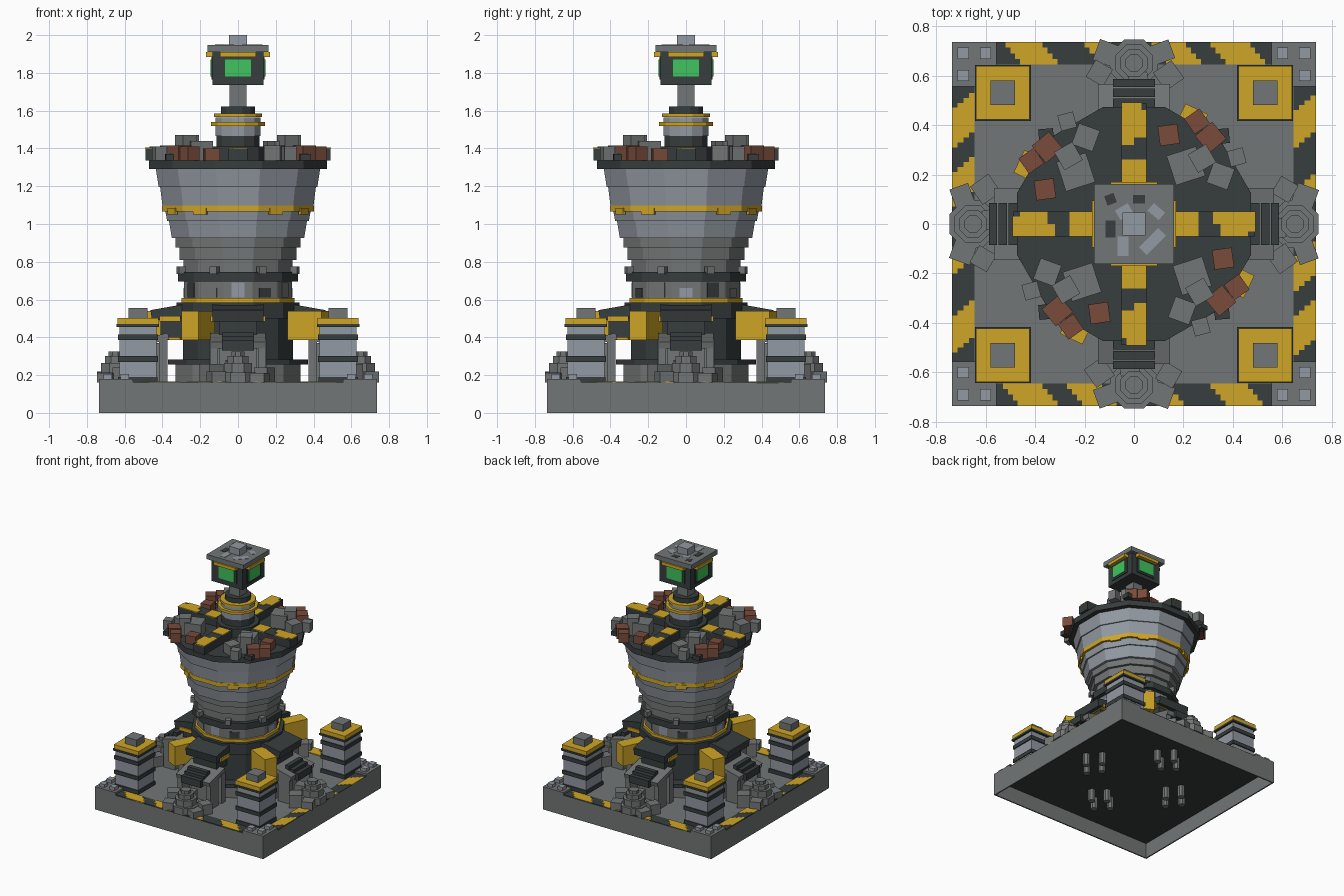
import bpy, bmesh, math
from mathutils import Matrix, Vector

cube = bpy.data.objects.get("Cube")
if cube:
    bpy.data.objects.remove(cube, do_unlink=True)


def material(name, rgb):
    m = bpy.data.materials.new(name)
    m.use_nodes = True
    m.diffuse_color = (*rgb, 1)
    m.node_tree.nodes["Principled BSDF"].inputs["Base Color"].default_value = (*rgb, 1)
    return m


GREY = material("stone_grey", (0.17, 0.18, 0.18))
LIGHT = material("pale_steel", (0.29, 0.32, 0.36))
DARK = material("dark_iron", (0.038, 0.047, 0.048))
YELLOW = material("hazard_yellow", (0.63, 0.38, 0.02))
BROWN = material("rust_brown", (0.19, 0.07, 0.043))
GREEN = material("screen_green", (0.05, 0.55, 0.11))


def finish(name, bm, mat):
    me = bpy.data.meshes.new(name)
    bmesh.ops.recalc_face_normals(bm, faces=bm.faces)
    bm.to_mesh(me)
    bm.free()
    me.materials.append(mat)
    ob = bpy.data.objects.new(name, me)
    bpy.context.collection.objects.link(ob)
    return ob


def box(name, mat, x, y, z0, z1, w, d, turn=0, tilt=0):
    bm = bmesh.new()
    m = (Matrix.Translation((x, y, (z0 + z1) / 2)) @ Matrix.Rotation(math.radians(turn), 4, 'Z')
         @ Matrix.Rotation(math.radians(tilt), 4, 'X') @ Matrix.Diagonal((w, d, z1 - z0, 1)))
    bmesh.ops.create_cube(bm, size=1, matrix=m)
    return finish(name, bm, mat)


def ring(name, mat, flat, z0, z1, n=12, x=0, y=0, top=None):
    """Upright prism with flat sides on the axes; flat is centre to side."""
    k = 1 / math.cos(math.pi / n)
    bm = bmesh.new()
    m = Matrix.Translation((x, y, (z0 + z1) / 2)) @ Matrix.Rotation(math.pi / n, 4, 'Z')
    bmesh.ops.create_cone(bm, cap_ends=True, segments=n, radius1=flat * k,
                          radius2=(top or flat) * k, depth=z1 - z0, matrix=m)
    return finish(name, bm, mat)


def prism(name, mat, pts, z0, z1):
    bm = bmesh.new()
    f = bm.faces.new([bm.verts.new((px, py, z0)) for px, py in pts])
    up = bmesh.ops.extrude_face_region(bm, geom=[f])["geom"]
    bmesh.ops.translate(bm, vec=(0, 0, z1 - z0),
                        verts=[v for v in up if isinstance(v, bmesh.types.BMVert)])
    return finish(name, bm, mat)


def four(ob):
    """Repeat a part on all four sides."""
    for i in range(1, 4):
        c = ob.copy()
        bpy.context.collection.objects.link(c)
        c.matrix_world = Matrix.Rotation(i * math.pi / 2, 4, 'Z') @ ob.matrix_world


def stripe(name, a, b, near, far, slant, z):
    """Slanted yellow stripe with stepped edges, on the side facing -y."""
    n, left, right = 4, [], []
    for i in range(n):
        s = slant * (i / (n - 1) - 0.5)
        for e in (i / n, (i + 1) / n):
            y = -(near + (far - near) * e)
            left.append((a + s, y))
            right.append((b + s, y))
    four(prism(name, YELLOW, left + right[::-1], z, z + 0.006))


# Open-bottomed base with dark underside
four(box("base_wall", GREY, 0, -0.73, 0, 0.16, 1.47, 0.01))
box("base_floor", GREY, 0, 0, 0.13, 0.16, 1.46, 1.46)
box("base_underside", DARK, 0, 0, 0.122, 0.13, 1.455, 1.455)
for x, y in ((-0.09, -0.38), (0.09, -0.38), (0, -0.31), (0, -0.46)):
    four(ring("underside_peg", GREY, 0.025, 0.03, 0.125, 8, x, y))

# Hazard border and studded corners
four(box("border_strip", DARK, 0, -0.69, 0.155, 0.164, 1.12, 0.09))
for a, b in ((-0.5, -0.34), (-0.24, -0.1), (0.06, 0.17), (0.34, 0.49)):
    stripe("border_stripe", a, b, 0.645, 0.735, 0.06, 0.16)
four(box("corner_plate", GREY, 0.645, -0.645, 0.155, 0.18, 0.18, 0.18))
for x, y in ((0.69, -0.69), (0.6, -0.69), (0.69, -0.6)):
    four(box("corner_stud", LIGHT, x, y, 0.17, 0.205, 0.045, 0.045))

# Corner towers
for name, mat, z0, z1, w in (
        ("tower_foot", DARK, 0.16, 0.19, 0.21), ("tower_body", LIGHT, 0.19, 0.46, 0.196),
        ("tower_low_band", DARK, 0.27, 0.3, 0.212), ("tower_mid_band", DARK, 0.385, 0.415, 0.212),
        ("tower_collar", DARK, 0.455, 0.47, 0.226), ("tower_cap", YELLOW, 0.468, 0.502, 0.216),
        ("tower_knob", GREY, 0.5, 0.555, 0.1)):
    four(box(name, mat, 0.53, -0.53, z0, z1, w, w))

# Stepped octagonal posts with rubble at the middle of each side
for r, z0, z1 in ((0.095, 0.16, 0.215), (0.075, 0.215, 0.265), (0.055, 0.265, 0.3), (0.035, 0.3, 0.325)):
    four(ring("side_post", GREY, r, z0, z1, 8, 0, -0.65))
for x, y, s, turn, h in ((-0.14, -0.6, 0.09, 35, 0.1), (0.14, -0.61, 0.08, -30, 0.08),
                         (-0.115, -0.695, 0.08, 20, 0.06), (0.11, -0.69, 0.09, -20, 0.05),
                         (-0.02, -0.57, 0.08, 10, 0.12)):
    four(box("ground_rubble", GREY, x, y, 0.16, 0.16 + h, s, s, turn))

# Gates: legs, sloped roof, dark slats
for s in (-1, 1):
    four(box("gate_leg", GREY, s * 0.125, -0.5, 0.16, 0.37, 0.04, 0.1))
    four(box("gate_back_leg", GREY, s * 0.125, -0.395, 0.16, 0.39, 0.05, 0.045))
four(box("gate_roof", GREY, 0, -0.465, 0.365, 0.4, 0.29, 0.2, 0, 14))
four(box("gate_panel", GREY, 0, -0.42, 0.16, 0.37, 0.2, 0.05))
for i in range(3):
    four(box("gate_slat", DARK, 0, -0.49 - i * 0.04, 0.36 - i * 0.015, 0.425 - i * 0.02, 0.17, 0.034))

# Dark buttress blocks and yellow braces around the foot
four(box("buttress", DARK, 0, -0.37, 0.5, 0.56, 0.27, 0.18, 0, 10))
four(box("buttress_neck", DARK, 0, -0.34, 0.4, 0.52, 0.2, 0.14))
four(box("buttress_trim", YELLOW, 0, -0.36, 0.485, 0.512, 0.29, 0.11))
four(box("yellow_brace", YELLOW, -0.21, -0.375, 0.385, 0.54, 0.1, 0.2, -26))

# Main column, bottom to top
for name, mat, r, z0, z1 in (
        ("foot_drum", GREY, 0.33, 0.16, 0.255), ("foot_ring", DARK, 0.37, 0.255, 0.282),
        ("lower_drum", DARK, 0.29, 0.28, 0.5), ("lower_collar", DARK, 0.325, 0.5, 0.585),
        ("lower_trim", YELLOW, 0.3, 0.585, 0.607), ("waist", GREY, 0.285, 0.605, 0.7),
        ("waist_ring", DARK, 0.318, 0.695, 0.745), ("neck_a", GREY, 0.288, 0.745, 0.81),
        ("neck_b", GREY, 0.31, 0.81, 0.875), ("neck_c", GREY, 0.33, 0.875, 0.925),
        ("bowl_trim", YELLOW, 0.402, 1.065, 1.098), ("rim", DARK, 0.472, 1.292, 1.337)):
    ring(name, mat, r, z0, z1)
for r0, r1, z0, z1 in ((0.35, 0.365, 0.925, 1.015), (0.375, 0.39, 1.015, 1.098),
                       (0.4, 0.412, 1.098, 1.195), (0.42, 0.435, 1.195, 1.292)):
    ring("bowl_tier", LIGHT, r0, z0, z1, top=r1)
for i in range(8):
    a = math.radians(22.5 + 45 * i)
    box("waist_stud", GREY, 0.325 * math.cos(a), 0.325 * math.sin(a), 0.735, 0.775, 0.04, 0.04, 22.5 + 45 * i)
for i in range(12):
    a = math.radians(30 * i)
    box("waist_patch", (LIGHT, DARK, GREY)[i % 3], 0.285 * math.cos(a), 0.285 * math.sin(a),
        0.61, 0.66 + 0.03 * (i % 2), 0.008, 0.07, 30 * i)
    if i % 3:
        box("bowl_plate", YELLOW, 0.4 * math.cos(a), 0.4 * math.sin(a), 1.05, 1.085, 0.015, 0.08, 30 * i)

# Cross arms with hazard stripes on the rim
four(box("cross_arm", DARK, 0, -0.3, 1.335, 1.4, 0.1, 0.38))
four(box("arm_trim", YELLOW, 0, -0.21, 1.399, 1.405, 0.1, 0.1))
four(prism("arm_stripe", YELLOW, [(-0.05, -0.35), (0, -0.35), (0, -0.32), (0.05, -0.32),
                                  (0.05, -0.492), (-0.03, -0.492), (-0.03, -0.46), (-0.05, -0.46)], 1.399, 1.405))

# Rubble heap on the rim
for mat, x, y, s, turn, top in (
        (BROWN, -0.36, 0.14, 0.08, 8, 1.40), (BROWN, -0.35, 0.31, 0.09, 40, 1.415),
        (BROWN, -0.415, 0.255, 0.075, 35, 1.41), (GREY, -0.27, 0.415, 0.065, 15, 1.41),
        (GREY, -0.195, 0.35, 0.09, -20, 1.415), (GREY, -0.265, 0.275, 0.085, 30, 1.47),
        (GREY, -0.235, 0.21, 0.125, 18, 1.44), (DARK, -0.355, 0.355, 0.06, 5, 1.37)):
    four(box("rim_rubble", mat, x, y, 1.335, top, s, s, turn))

# Hub and mast
for name, mat, r, z0, z1 in (
        ("hub_base", DARK, 0.15, 1.335, 1.41), ("hub_step", DARK, 0.115, 1.41, 1.475),
        ("hub_drum", LIGHT, 0.12, 1.465, 1.565), ("hub_low_trim", YELLOW, 0.143, 1.52, 1.54),
        ("hub_high_trim", YELLOW, 0.126, 1.567, 1.585), ("hub_cap", DARK, 0.09, 1.585, 1.622)):
    ring(name, mat, r, z0, z1)
box("mast", GREY, 0, 0, 1.62, 1.74, 0.09, 0.09)

# Head with four screens
box("head", DARK, 0, 0, 1.735, 1.912, 0.27, 0.27)
four(box("screen_frame", DARK, 0, -0.137, 1.765, 1.885, 0.17, 0.008))
four(box("screen", GREEN, 0, -0.142, 1.78, 1.872, 0.135, 0.009))
four(box("head_trim", YELLOW, 0, -0.15, 1.885, 1.91, 0.19, 0.04))
box("head_roof", GREY, 0, 0, 1.91, 1.947, 0.322, 0.322)
box("roof_knob", LIGHT, 0, 0, 1.945, 2.0, 0.094, 0.094)
for mat, x, y, w, d, turn in ((LIGHT, 0.075, -0.07, 0.11, 0.045, 45), (LIGHT, -0.045, -0.09, 0.045, 0.08, 0),
                              (LIGHT, -0.04, 0.05, 0.06, 0.045, 30), (LIGHT, 0.09, 0.05, 0.06, 0.04, -40),
                              (DARK, -0.095, 0.1, 0.04, 0.04, 20), (DARK, 0.02, 0.1, 0.05, 0.035, 0),
                              (DARK, -0.095, -0.02, 0.04, 0.07, 0)):
    box("roof_patch", mat, x, y, 1.945, 1.949, w, d, turn)
